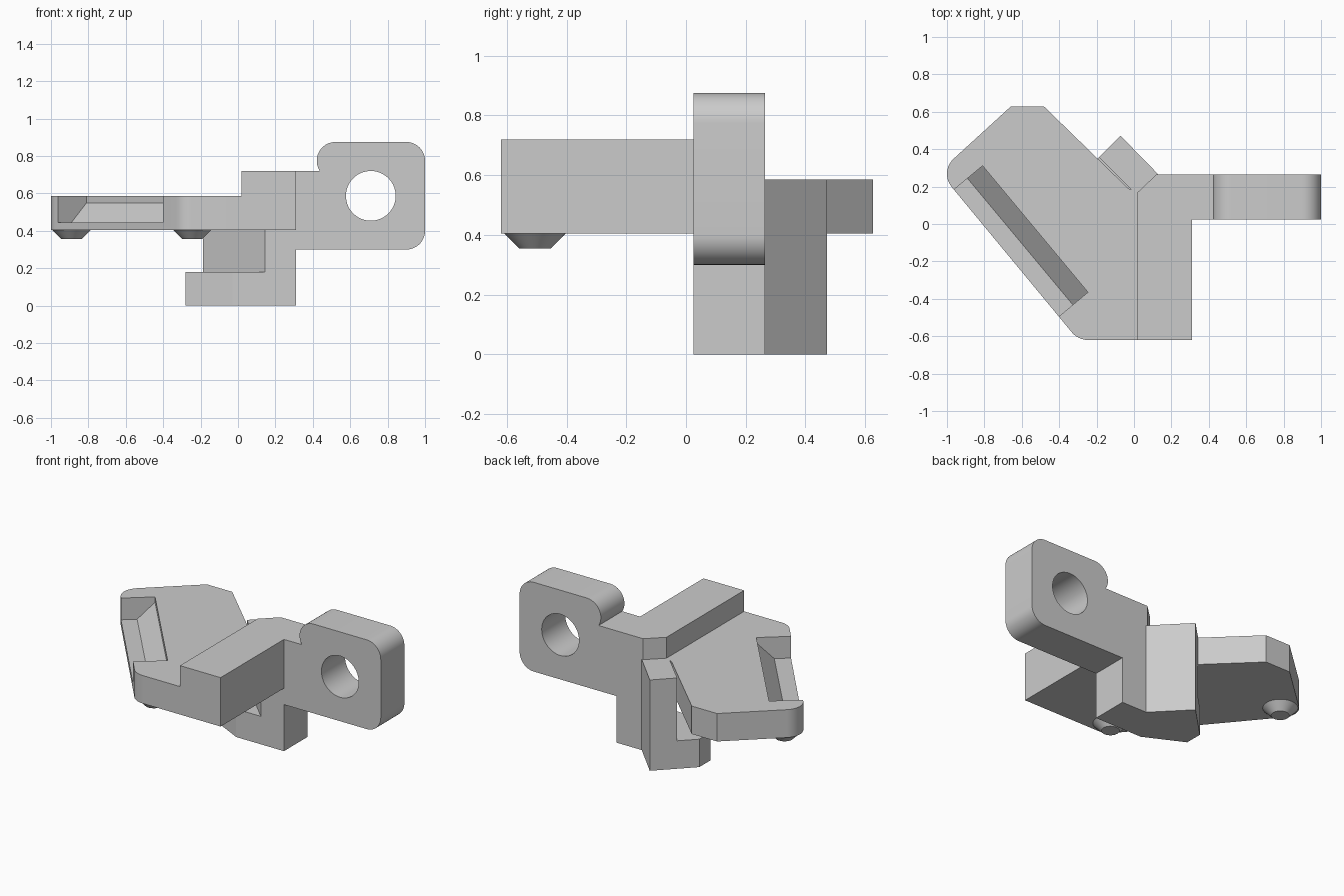
import bpy, bmesh
from math import sin, cos, radians
from mathutils import Vector, Matrix

cube = bpy.data.objects.get("Cube")
if cube:
    bpy.data.objects.remove(cube, do_unlink=True)

grey = bpy.data.materials.new("plain grey")
grey.use_nodes = True
colour = (0.6, 0.6, 0.6, 1)
grey.diffuse_color = colour
grey.node_tree.nodes["Principled BSDF"].inputs["Base Color"].default_value = colour


def arc(cx, cy, r, start, end, steps=12):
    angles = [radians(start + (end - start) * i / steps) for i in range(steps + 1)]
    return [(cx + r * cos(a), cy + r * sin(a)) for a in angles]


def finish(name, bm):
    bmesh.ops.recalc_face_normals(bm, faces=bm.faces)
    mesh = bpy.data.meshes.new(name)
    bm.to_mesh(mesh)
    bm.free()
    mesh.materials.append(grey)
    ob = bpy.data.objects.new(name, mesh)
    bpy.context.collection.objects.link(ob)
    return ob


def prism(name, outline, low, high, frame=Matrix()):
    """Extrude a 2D outline from low to high along the frame's third axis."""
    bm = bmesh.new()
    face = bm.faces.new([bm.verts.new(frame @ Vector((x, y, low))) for x, y in outline])
    top = bmesh.ops.extrude_face_region(bm, geom=[face])["geom"]
    offset = frame.to_3x3() @ Vector((0, 0, high - low))
    bmesh.ops.translate(bm, vec=offset, verts=[v for v in top if isinstance(v, bmesh.types.BMVert)])
    return finish(name, bm)


def select(ob):
    bpy.ops.object.select_all(action="DESELECT")
    ob.select_set(True)
    bpy.context.view_layer.objects.active = ob


def cut(ob, cutter):
    mod = ob.modifiers.new("cut", "BOOLEAN")
    mod.operation, mod.solver, mod.object = "DIFFERENCE", "EXACT", cutter
    select(ob)
    bpy.ops.object.modifier_apply(modifier=mod.name)
    bpy.data.objects.remove(cutter, do_unlink=True)


def smooth(ob):
    select(ob)
    bpy.ops.object.shade_smooth_by_angle(angle=radians(30))


PLATE_LOW, PLATE_TOP, BLOCK_TOP = 0.405, 0.585, 0.72
ARM_FRONT, ARM_BACK = 0.025, 0.265
stud_a, stud_b = Vector((-0.89, 0.268)), Vector((-0.245, -0.506))

# Slanted plate with rounded corners around the two studs
outline = [(0.02, -0.62), (0.02, 0.17), (-0.03, 0.19), (-0.195, 0.35), (-0.48, 0.627), (-0.66, 0.627)]
outline += arc(*stud_a, 0.11, 130, 220)
outline += arc(*stud_b, 0.114, 220, 270)
plate = prism("slanted_plate", outline, PLATE_LOW, PLATE_TOP)

# Stepped notch along the slanted edge
along = (stud_b - stud_a).normalized()
inward = Vector((-along.y, along.x))
corner = Vector((-0.967, 0.18))
frame = Matrix(((inward.x, 0, along.x, corner.x),
                (inward.y, 0, along.y, corner.y),
                (0, 1, 0, 0),
                (0, 0, 0, 1)))
notch = [(-0.1, 0.445), (0.1, 0.445), (0.205, 0.55), (0.205, 0.7), (-0.1, 0.7)]
cut(plate, prism("notch_cutter", notch, 0, 0.88, frame))
smooth(plate)

# Raised block with a clipped back corner
prism("raised_block", [(0.02, -0.62), (0.31, -0.62), (0.31, ARM_BACK), (0.12, ARM_BACK), (0.02, 0.17)],
      PLATE_LOW, BLOCK_TOP)

# Arm ending in a rounded lug with a round hole
side = Matrix(((1, 0, 0, 0), (0, 0, 1, 0), (0, 1, 0, 0), (0, 0, 0, 1)))
lug = [(0.31, 0.3)] + arc(0.9, 0.4, 0.1, -90, 0) + arc(0.9, 0.775, 0.1, 0, 90)
lug += arc(0.521, 0.775, 0.1, 90, 213) + [(0.31, BLOCK_TOP)]
arm = prism("lug_arm", lug, ARM_FRONT, ARM_BACK, side)
cut(arm, prism("hole_cutter", arc(0.71, 0.587, 0.133, 0, 354, 59), -0.2, 0.5, side))
smooth(arm)

# Diagonal leg and the foot that hooks back under the plate
leg_end, leg_tip = (-0.1875, 0.3575), (-0.0725, 0.4725)
back = [leg_tip, (0.13, ARM_BACK), (0.31, ARM_BACK), (0.31, ARM_FRONT)]
prism("diagonal_leg", back + [(0.145, ARM_FRONT), leg_end], 0.18, PLATE_TOP)
prism("hook_foot", back + [(-0.03, ARM_FRONT), (-0.28, 0.15), (-0.28, 0.265)], 0, 0.18)

# Tapered studs below the plate
for name, spot in (("back_stud", stud_a), ("front_stud", stud_b)):
    bm = bmesh.new()
    bmesh.ops.create_cone(bm, cap_ends=True, segments=48, radius1=0.053, radius2=0.103, depth=0.05,
                          matrix=Matrix.Translation((spot.x, spot.y, PLATE_LOW - 0.025)))
    smooth(finish(name, bm))
